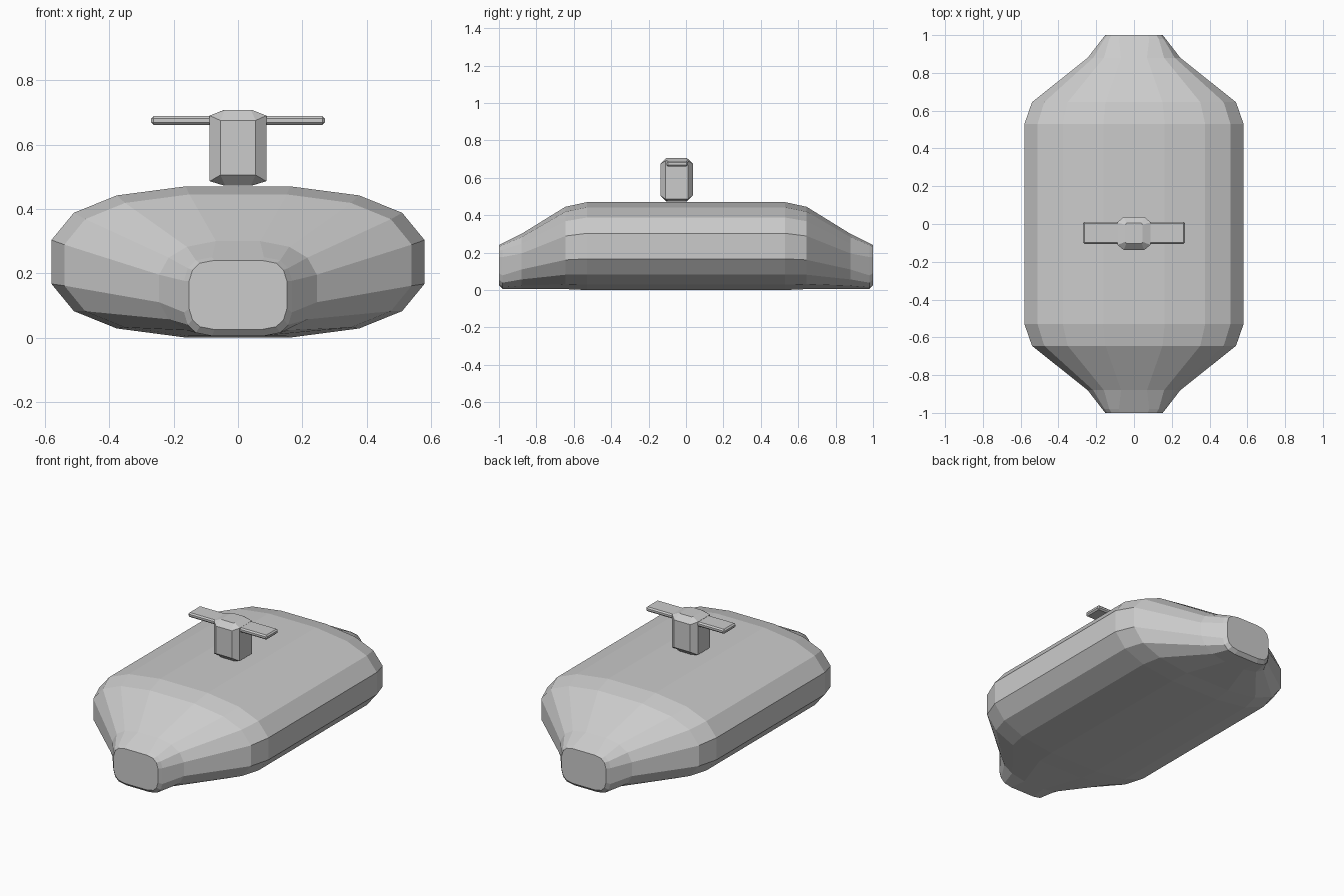
import bpy, bmesh

if "Cube" in bpy.data.objects:
    bpy.data.objects.remove(bpy.data.objects["Cube"])


def loft(name, rings):
    """Skin a list of equally sized point rings and cap both ends."""
    bm = bmesh.new()
    rows = [[bm.verts.new(p) for p in ring] for ring in rings]
    for a, b in zip(rows, rows[1:]):
        for i in range(len(a)):
            j = (i + 1) % len(a)
            bm.faces.new((a[i], a[j], b[j], b[i]))
    bm.faces.new(rows[0])
    bm.faces.new(rows[-1])
    bmesh.ops.recalc_face_normals(bm, faces=bm.faces)
    mesh = bpy.data.meshes.new(name)
    bm.to_mesh(mesh)
    bm.free()
    obj = bpy.data.objects.new(name, mesh)
    bpy.context.collection.objects.link(obj)
    return obj


# Normalised quarter outlines of the body section: (across, up)
ROUND = [(1, .29), (.88, .65), (.65, .88), (.28, 1)]
BOXY = [(1, .4), (.93, .72), (.78, .92), (.48, 1)]


def section(y, half, bottom, top, quarter):
    mid, h = (top + bottom) / 2, (top - bottom) / 2
    q = quarter
    pts = q + [(-u, v) for u, v in q[::-1]]
    pts += [(-u, -v) for u, v in q] + [(u, -v) for u, v in q[::-1]]
    return [(u * half, y, mid + v * h) for u, v in pts]


# Body: wide flattened barrel narrowing to a blunt nozzle at each end
stations = [(1.0, .152, .025, .24, BOXY), (.98, .168, .005, .25, BOXY),
            (.88, .245, .005, .30, ROUND), (.645, .54, .005, .445, ROUND),
            (.53, .58, 0, .47, ROUND)]
rings = [section(-y, *rest) for y, *rest in stations]
rings += [section(y, *rest) for y, *rest in reversed(stations)]
loft("body", rings)


# Post: chamfered eight-sided block standing on the body
PY, PZ = -.05, .59


def post_ring(corners):
    """corners: (x, y, z offset) for one quadrant, mirrored round the post."""
    c = corners
    pts = c + [(-x, y, z) for x, y, z in c[::-1]]
    pts += [(-x, -y, z) for x, y, z in c] + [(x, -y, z) for x, y, z in c[::-1]]
    return [(x, PY + y, PZ + z) for x, y, z in pts]


loft("handle_post", [
    post_ring([(.045, .045, -.117), (.04, .054, -.117)]),
    post_ring([(.088, .06, -.104), (.055, .087, -.085)]),
    post_ring([(.088, .06, .1), (.055, .087, .085)]),
    post_ring([(.045, .045, .117), (.04, .054, .117)]),
])

# Crossbar through the top of the post
bpy.ops.mesh.primitive_cube_add(size=1, location=(0, -.047, .675))
bar = bpy.context.object
bar.name = "handle_bar"
bar.scale = (.54, .116, .028)
bpy.ops.object.transform_apply(location=False, rotation=False, scale=True)
bevel = bar.modifiers.new("bevel", 'BEVEL')
bevel.width = .008
bevel.segments = 1
